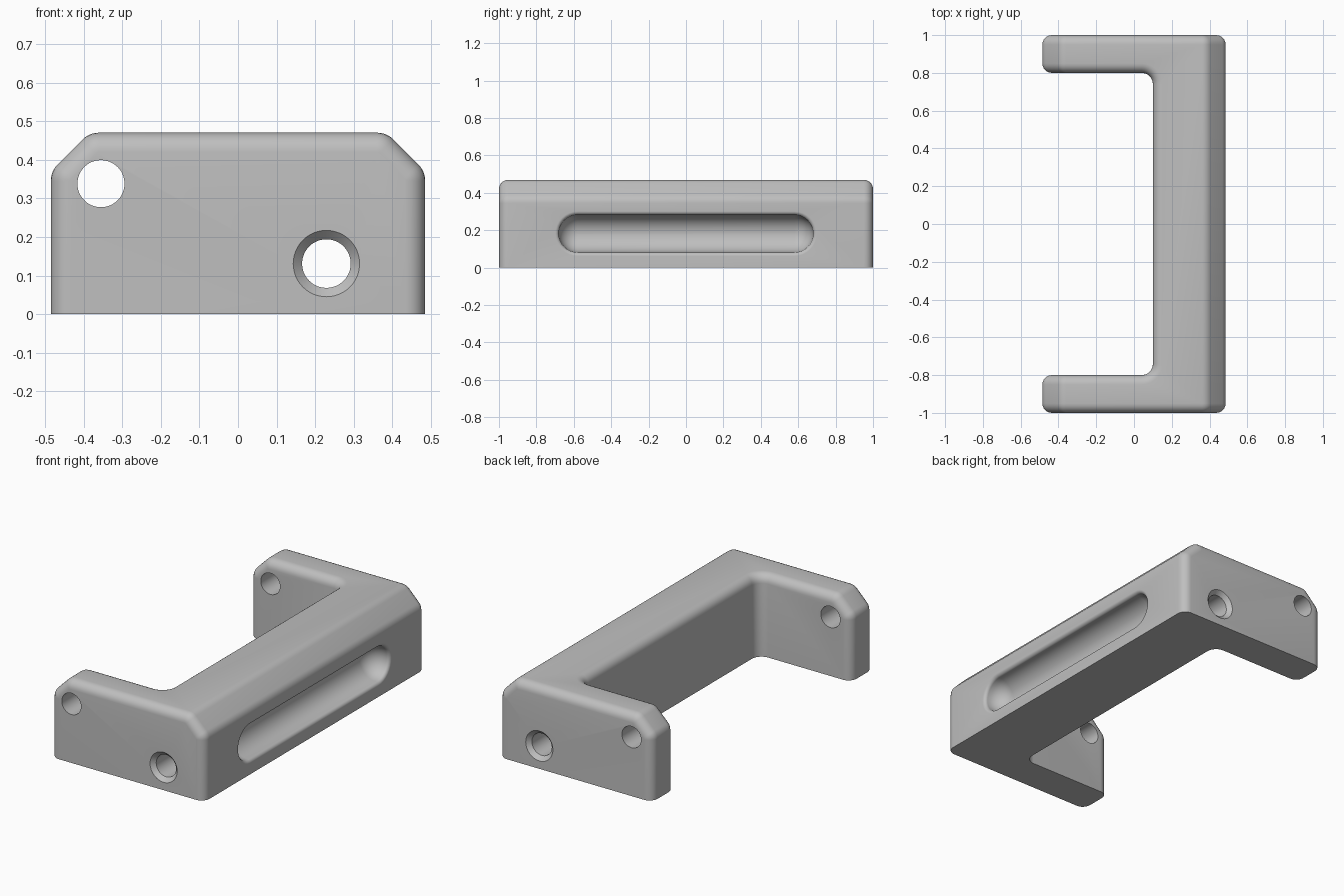
import bpy, bmesh, math
from mathutils import Matrix, Vector

if "Cube" in bpy.data.objects:
    bpy.data.objects.remove(bpy.data.objects["Cube"], do_unlink=True)

HALF_X, TOP, WALL_X, ARM_Y = 0.485, 0.47, 0.10, 0.80
CHAMFER, ROUND = 0.10, 0.05

grey = bpy.data.materials.new("light_grey")
grey.use_nodes = True
grey.diffuse_color = (0.52, 0.52, 0.52, 1)
grey.node_tree.nodes["Principled BSDF"].inputs["Base Color"].default_value = grey.diffuse_color


def new_object(name, bm):
    bmesh.ops.recalc_face_normals(bm, faces=bm.faces)
    mesh = bpy.data.meshes.new(name)
    bm.to_mesh(mesh)
    bm.free()
    obj = bpy.data.objects.new(name, mesh)
    bpy.context.collection.objects.link(obj)
    mesh.materials.append(grey)
    return obj


def fillet(points, radii, steps=8):
    """Round the corners of a closed 2D polygon."""
    out = []
    for i, (p, r) in enumerate(zip(points, radii)):
        p = Vector(p)
        if not r:
            out.append(p)
            continue
        a = (Vector(points[i - 1]) - p).normalized()
        b = (Vector(points[(i + 1) % len(points)]) - p).normalized()
        half = a.angle(b) / 2
        centre = p + (a + b).normalized() * r / math.sin(half)
        start = p + a * r / math.tan(half) - centre
        end = p + b * r / math.tan(half) - centre
        sweep = start.angle_signed(end)
        for k in range(steps + 1):
            out.append(centre + Matrix.Rotation(-sweep * k / steps, 2) @ start)
    return out


def loft(name, rings):
    """Skin a row of equal rings and cap both ends."""
    bm = bmesh.new()
    loops = [[bm.verts.new(v) for v in ring] for ring in rings]
    n = len(loops[0])
    for a, b in zip(loops, loops[1:]):
        for i in range(n):
            j = (i + 1) % n
            bm.faces.new((a[i], a[j], b[j], b[i]))
    bm.faces.new(loops[0])
    bm.faces.new(loops[-1])
    return new_object(name, bm)


def apply_boolean(target, tool, operation):
    mod = target.modifiers.new("cut", "BOOLEAN")
    mod.operation, mod.object, mod.solver = operation, tool, "EXACT"
    bpy.context.view_layer.update()
    mesh = bpy.data.meshes.new_from_object(
        target.evaluated_get(bpy.context.evaluated_depsgraph_get()))
    target.modifiers.clear()
    target.data = mesh
    bpy.data.objects.remove(tool, do_unlink=True)


# C-shaped plan with rounded inner corners
plan = fillet([(-HALF_X, -1), (HALF_X, -1), (HALF_X, 1), (-HALF_X, 1),
               (-HALF_X, ARM_Y), (WALL_X, ARM_Y), (WALL_X, -ARM_Y), (-HALF_X, -ARM_Y)],
              [0, 0, 0, 0, 0, 0.06, 0.06, 0])
body = loft("bracket_body", [[(p.x, p.y, z) for p in plan] for z in (0, 1)])

# Side profile with chamfered, softened shoulders
shoulder = HALF_X - CHAMFER
side = fillet([(-HALF_X, 0), (HALF_X, 0), (HALF_X, TOP - CHAMFER), (shoulder, TOP),
               (-shoulder, TOP), (-HALF_X, TOP - CHAMFER)],
              [0, 0, ROUND + 0.01, ROUND + 0.01, ROUND + 0.01, ROUND + 0.01], 6)
# The lower end reaches under the floor only through the plan's own base
envelope = loft("side_envelope", [[(p.x * 1.0, y, p.y if p.y > 0 else -0.2) for p in side]
                                  for y in (-1.2, 1.2)])
apply_boolean(body, envelope, "INTERSECT")

# Round every hard edge except those on the base
bm = bmesh.new()
bm.from_mesh(body.data)
bmesh.ops.remove_doubles(bm, verts=bm.verts, dist=0.0005)
bmesh.ops.dissolve_limit(bm, angle_limit=0.01, verts=bm.verts, edges=bm.edges)
hard = [e for e in bm.edges if len(e.link_faces) == 2
        and e.calc_face_angle(0) > math.radians(50)
        and max(v.co.z for v in e.verts) > 0.001]
bmesh.ops.bevel(bm, geom=hard, offset=ROUND, offset_type="OFFSET", segments=6,
                profile=0.5, affect="EDGES", clamp_overlap=False)
bm.to_mesh(body.data)
bm.free()


def round_cutter(name, x, z, sections):
    turn = [2 * math.pi * k / 48 for k in range(48)]
    return loft(name, [[(x + r * math.cos(t), y, z + r * math.sin(t)) for t in turn]
                       for y, r in sections])


# Pin holes through the arms, and a countersunk bore along the bar
apply_boolean(body, round_cutter("pin_hole", -0.355, 0.338, [(-1.1, 0.061), (1.1, 0.061)]),
              "DIFFERENCE")
apply_boolean(body, round_cutter("long_bore", 0.229, 0.131, [
    (-1.02, 0.106), (-0.977, 0.063), (0.977, 0.063), (1.02, 0.106)]), "DIFFERENCE")


# Scooped finger groove with a softened lip on the outer face
def stadium(x, r):
    ring = []
    for k in range(34):
        t = math.pi * (k % 17) / 16 + (math.pi if k > 16 else 0)
        ring.append((x, r * math.cos(t - math.pi / 2) + (0.58 if k < 17 else -0.58),
                     0.182 + r * math.sin(t - math.pi / 2)))
    return ring


LIP, SCOOP = 0.02, 0.10
quarter = [math.pi / 2 * k / 8 for k in range(9)]
levels = [(HALF_X + 0.03, SCOOP + LIP)]
levels += [(HALF_X - LIP + LIP * math.cos(t), SCOOP + LIP - LIP * math.sin(t)) for t in quarter]
levels += [(HALF_X - LIP - SCOOP * math.sin(t), max(SCOOP * math.cos(t), 0.004))
           for t in quarter[1:]]
apply_boolean(body, loft("groove_cutter", [stadium(x, r) for x, r in levels]), "DIFFERENCE")

# Smooth shading with crisp hole rims and base
body.data.materials.clear()
body.data.materials.append(grey)
bpy.ops.object.select_all(action="DESELECT")
body.select_set(True)
bpy.context.view_layer.objects.active = body
bpy.ops.object.shade_smooth_by_angle(angle=math.radians(30))
